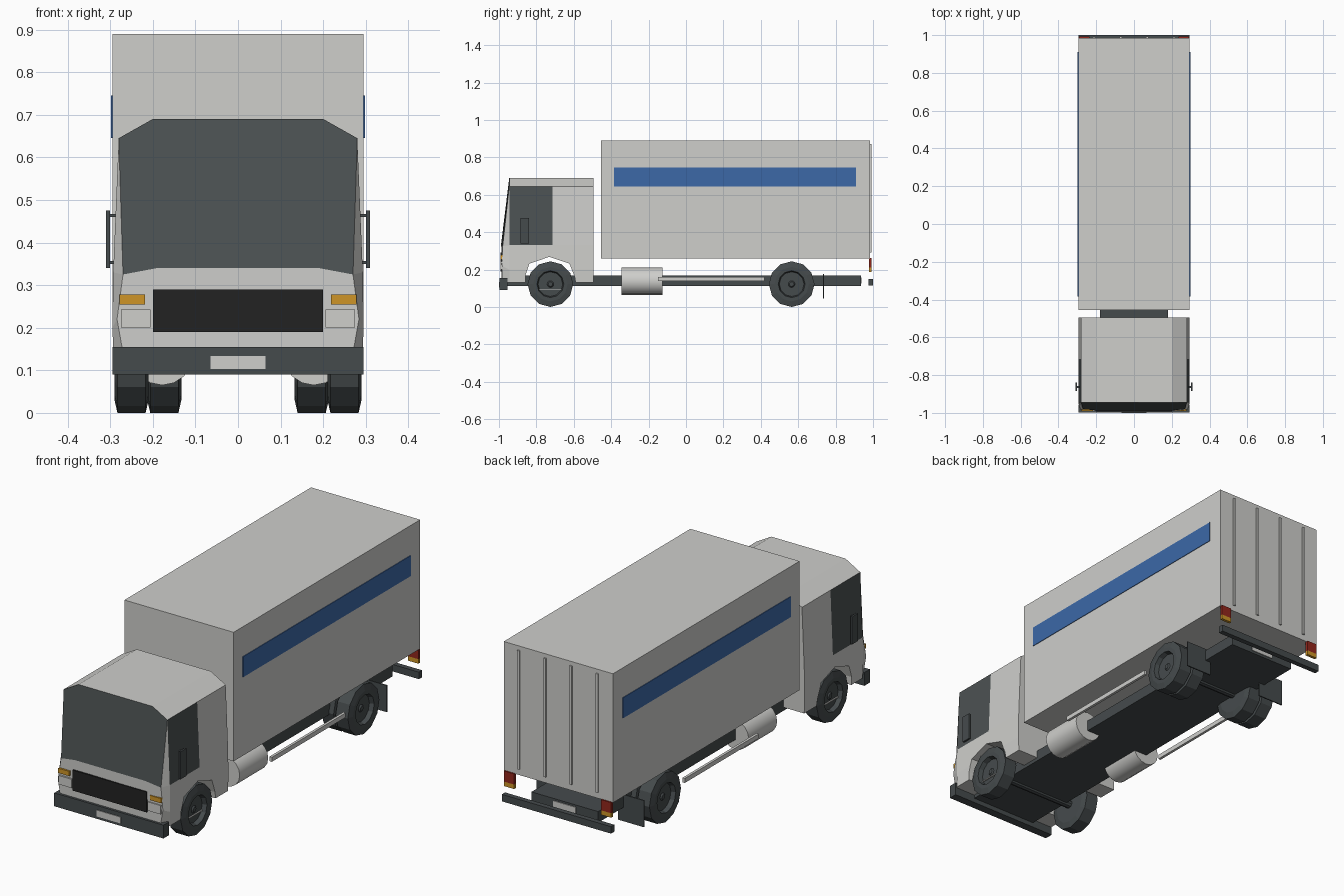
import bpy, bmesh, math
from mathutils import Vector

if "Cube" in bpy.data.objects:
    bpy.data.objects.remove(bpy.data.objects["Cube"])


def material(name, r, g, b):
    m = bpy.data.materials.new(name)
    m.use_nodes = True
    m.diffuse_color = (r, g, b, 1)
    m.node_tree.nodes["Principled BSDF"].inputs["Base Color"].default_value = (r, g, b, 1)
    return m


WHITE = material("off_white", .62, .62, .60)
DARK = material("dark_grey", .06, .07, .073)
GLASS = material("tinted_glass", .073, .084, .086)
BLACK = material("black", .016, .016, .016)
BLUE = material("blue", .045, .14, .39)
ORANGE = material("orange", .62, .3, .02)
RED = material("red", .29, .02, .012)


def finish(name, bm, *mats):
    bmesh.ops.recalc_face_normals(bm, faces=bm.faces[:])
    me = bpy.data.meshes.new(name)
    bm.to_mesh(me)
    bm.free()
    ob = bpy.data.objects.new(name, me)
    bpy.context.collection.objects.link(ob)
    for m in mats:
        me.materials.append(m)
    return ob


def box(name, mat, x, y, z):
    """Box from three (low, high) ranges."""
    bm = bmesh.new()
    bmesh.ops.create_cube(bm, size=1)
    for v in bm.verts:
        v.co = Vector([(r[0] + r[1]) / 2 + c * (r[1] - r[0]) for c, r in zip(v.co, (x, y, z))])
    return finish(name, bm, mat)


def pair(name, mat, x, y, z):
    """The same box on both sides."""
    box(name + "_left", mat, x, y, z)
    box(name + "_right", mat, (-x[1], -x[0]), y, z)


def lathe(name, mat, profile, sides, centre, flip=1):
    """Spin (x, radius) points about an axle along x."""
    bm = bmesh.new()
    rings = []
    for px, r in profile:
        rings.append([bm.verts.new((centre[0] + flip * px,
                                    centre[1] + r * math.sin(math.tau * i / sides),
                                    centre[2] + r * math.cos(math.tau * i / sides)))
                      for i in range(sides)])
    for a, b in zip(rings, rings[1:]):
        for i in range(sides):
            j = (i + 1) % sides
            bm.faces.new((a[i], a[j], b[j], b[i]))
    bm.faces.new(rings[0])
    bm.faces.new(rings[-1])
    return finish(name, bm, mat)


# Cab: half outline repeated along y, closed by a shaped nose
outline = [(.2, .69), (.28, .645), (.293, .33), (.295, .2), (.292, .13)]
nose = [(.19, -.988, .34), (.27, -.98, .325), (.284, -.985, .22), (.268, -.985, .13)]
bm = bmesh.new()


def both(points):
    return [[bm.verts.new((s * x, y, z)) for x, y, z in points] for s in (1, -1)]


back, mid, pillar = [both([(x, y, z) for x, z in outline]) for y in (-.495, -.715, -.945)]
front = both(nose)


def loop(ring):
    return ring[0] + ring[1][::-1]


for a, b in ((back, mid), (mid, pillar)):
    la, lb = loop(a), loop(b)
    for i in range(len(la)):
        j = (i + 1) % len(la)
        f = bm.faces.new((la[i], la[j], lb[j], lb[i]))
        if b is pillar and i in (1, 7):
            f.material_index = 1
bm.faces.new(loop(back))
bm.faces.new(loop(front))
for p, n in zip(pillar, front):
    bm.faces.new((p[1], p[2], n[1]))
    bm.faces.new((p[2], p[3], n[2], n[1]))
    bm.faces.new((p[3], p[4], n[3], n[2]))
bm.faces.new((pillar[0][4], front[0][3], front[1][3], pillar[1][4]))
windscreen = bm.faces.new((pillar[0][1], pillar[0][0], pillar[1][0], pillar[1][1],
                           front[1][1], front[1][0], front[0][0], front[0][1]))
windscreen.material_index = 1
cab = finish("cab", bm, WHITE, GLASS)

# Wheel arch cut through the cab
arch = [(-.86, .1), (-.858, .17), (-.837, .232), (-.73, .268), (-.623, .232), (-.596, .163), (-.585, .1)]
bm = bmesh.new()
ends = [[bm.verts.new((x, y, z)) for y, z in arch] for x in (-.4, .4)]
for end in ends:
    bm.faces.new(end)
for i in range(len(arch)):
    bm.faces.new((ends[0][i - 1], ends[0][i], ends[1][i], ends[1][i - 1]))
cutter = finish("arch_cutter", bm, WHITE)
cutter.hide_render = True
cutter.hide_viewport = True
cut = cab.modifiers.new("arch", "BOOLEAN")
cut.object = cutter
cut.operation = "DIFFERENCE"
cut.solver = "EXACT"
bpy.context.view_layer.objects.active = cab
bpy.ops.object.modifier_apply(modifier="arch")
bpy.data.objects.remove(cutter)

# Nose details
box("grille", BLACK, (-.2, .2), (-.992, -.984), (.19, .29))
pair("indicator", ORANGE, (.218, .278), (-.991, -.975), (.255, .278))
pair("headlight", WHITE, (.205, .275), (-.991, -.98), (.2, .243))
box("front_bumper", DARK, (-.295, .295), (-.997, -.955), (.09, .155))
box("front_plate", WHITE, (-.065, .065), (-1, -.996), (.103, .134))

# Mirrors
pair("mirror", DARK, (.301, .31), (-.885, -.84), (.34, .475))
for z in (.35, .46):
    pair("mirror_arm", DARK, (.28, .303), (-.867, -.858), (z, z + .007))

# Cargo box with stripes and door bars
box("cargo_box", WHITE, (-.295, .295), (-.455, .985), (.26, .89))
pair("side_stripe", BLUE, (.294, .298), (-.385, .91), (.645, .745))
for x in (-.212, -.07, .07, .212):
    box("door_bar", WHITE, (x - .006, x + .006), (.984, .992), (.29, .87))

# Chassis, rear bumper and lamps
box("chassis", DARK, (-.18, .18), (-.96, .935), (.113, .167))
box("rear_plate", WHITE, (-.06, .06), (.934, .939), (.125, .157))
box("rear_bumper", DARK, (-.295, .295), (.975, 1), (.115, .149))
pair("tail_lamp", RED, (.235, .29), (.978, .992), (.21, .262))
pair("rear_indicator", ORANGE, (.235, .29), (.978, .992), (.188, .21))
pair("mud_flap", DARK, (.15, .29), (.733, .739), (.045, .175))
pair("side_rail", WHITE, (.275, .288), (-.15, .42), (.139, .161))

# Wheels: single in front, doubled at the rear, with tanks between
tyre = [(-.04, .075), (-.04, .092), (-.033, .122), (.033, .122), (.04, .092),
        (.04, .072), (.018, .066), (.018, .018), (.024, .012)]
for side, flip in (("left", 1), ("right", -1)):
    for name, x, y in (("front_wheel", .25, -.725), ("rear_outer_wheel", .25, .565),
                       ("rear_inner_wheel", .173, .565)):
        lathe(name + "_" + side, DARK, tyre, 12, (flip * x, y, .122), flip)
    # Fuel tank lying along y
    tank = lathe("tank_" + side, WHITE, [(-.11, .073), (.11, .073)], 16, (0, 0, 0))
    tank.rotation_euler.z = math.pi / 2
    tank.location = (flip * .178, -.235, .138)
    bpy.ops.object.select_all(action="DESELECT")
    tank.select_set(True)
    bpy.context.view_layer.objects.active = tank
    bpy.ops.object.shade_smooth_by_angle(angle=math.radians(40))
pair("wheel_trim", WHITE, (.268, .274), (-.79, -.66), (.092, .097))
for name, y in (("front_axle", -.725), ("rear_axle", .565)):
    lathe(name, DARK, [(-.22, .02), (.22, .02)], 10, (0, y, .122))
